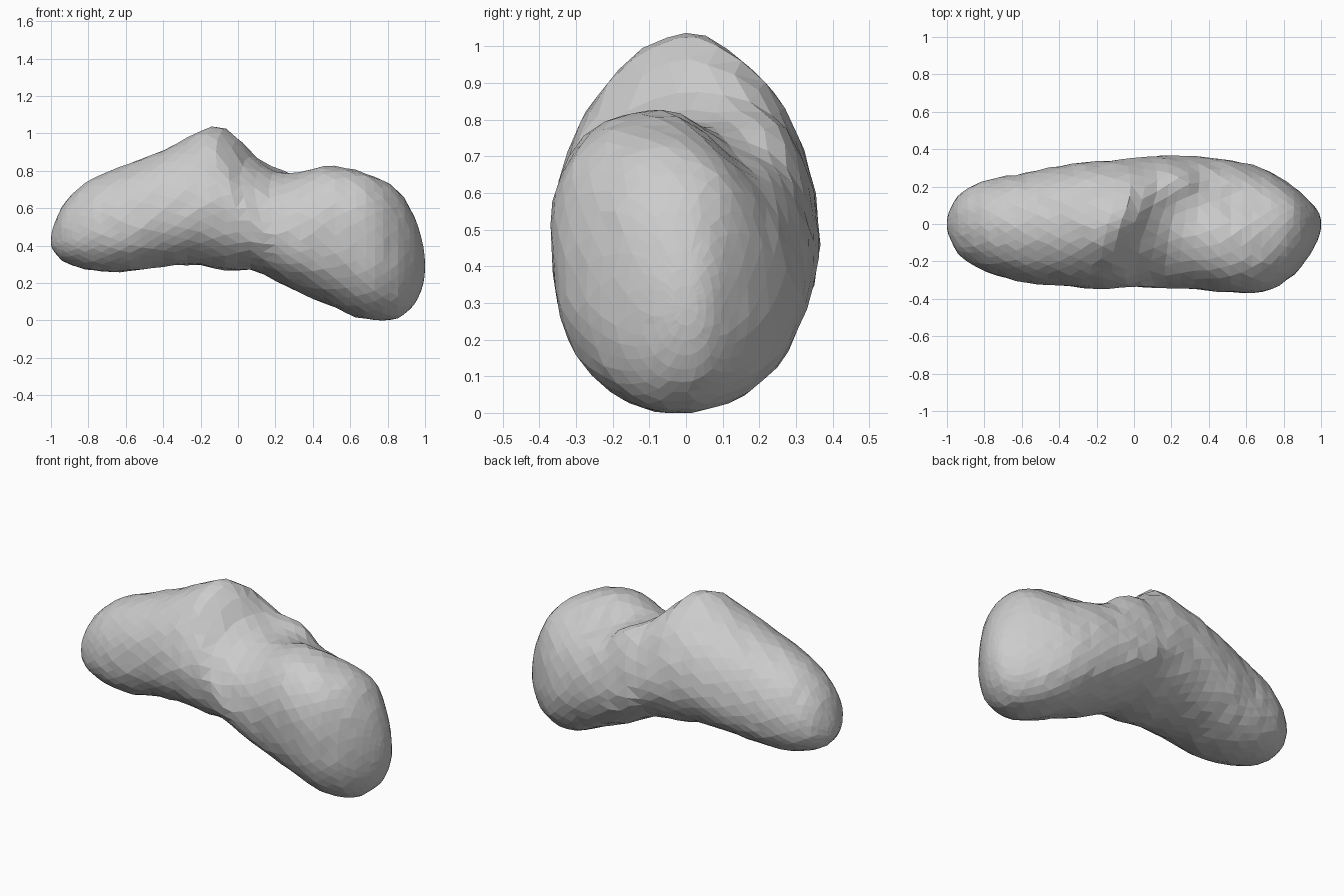
import bpy, bmesh, math, random

if "Cube" in bpy.data.objects:
    bpy.data.objects.remove(bpy.data.objects["Cube"])

random.seed(4)

# Section table along the body: x, bottom z, top z, front y, back y
ROWS = [
    (-1.00, .41, .43, -.01, .01), (-.98, .365, .52, -.085, .085),
    (-.94, .32, .61, -.16, .15), (-.80, .27, .745, -.25, .23),
    (-.60, .26, .83, -.31, .27), (-.40, .29, .91, -.33, .31),
    (-.20, .295, 1.01, -.345, .335), (-.10, .27, 1.04, -.345, .345),
    (-.03, .27, .995, -.34, .35), (.08, .27, .865, -.34, .36),
    (.20, .21, .795, -.34, .365), (.32, .155, .795, -.345, .36),
    (.47, .09, .83, -.355, .35), (.60, .03, .815, -.36, .325),
    (.72, .00, .775, -.35, .285), (.85, .01, .70, -.275, .20),
    (.94, .08, .56, -.165, .12), (.98, .16, .44, -.09, .075),
    (1.00, .28, .30, -.01, .01),
]
PARAM = [math.acos(max(-1, min(1, -r[0]))) for r in ROWS]


def section(t):
    """Smooth interpolation of the table at angle t."""
    i = max(k for k in range(len(ROWS) - 1) if PARAM[k] <= t + 1e-9)
    t0, t1 = PARAM[i], PARAM[i + 1]
    h = t1 - t0
    u = (t - t0) / h

    def slope(k, c):
        a, b = max(k - 1, 0), min(k + 1, len(ROWS) - 1)
        return (ROWS[b][c] - ROWS[a][c]) / (PARAM[b] - PARAM[a])

    return [(2*u**3 - 3*u*u + 1) * ROWS[i][c] + (u**3 - 2*u*u + u) * h * slope(i, c)
            + (3*u*u - 2*u**3) * ROWS[i + 1][c] + (u**3 - u*u) * h * slope(i + 1, c)
            for c in range(1, 5)]


def smooth(a, b, v):
    s = max(0, min(1, (v - a) / (b - a)))
    return s * s * (3 - 2 * s)


def bump(x, y, cx, cy, wx, wy):
    return math.exp(-((x - cx) / wx) ** 2 - ((y - cy) / wy) ** 2)


def spow(v, e):
    return math.copysign(abs(v) ** e, v)


RINGS, SIDES = 46, 30
bm = bmesh.new()
rings = []
for r in range(RINGS + 1):
    t = math.pi * r / RINGS
    x = -math.cos(t)
    zlo, zhi, y0, y1 = section(t)
    zmid = zlo + .43 * (zhi - zlo)
    ymid, half = (y0 + y1) / 2, (y1 - y0) / 2
    lobe = smooth(.3, .6, x)
    lean = -.06 * smooth(.2, .5, x) * (1 - smooth(.65, .9, x))
    crest = .97 + .22 * math.exp(-((x + .1) / .22) ** 2) - .1 * lobe
    calm = math.sin(t)
    ring = []
    for s in range(SIDES):
        a = 2 * math.pi * (s + .5 * (r % 2)) / SIDES
        e = crest if math.sin(a) > 0 else .94
        ca, sa = spow(math.cos(a), e), spow(math.sin(a), e)
        up = max(sa, 0)
        y = ymid + half * ca + lean * up + .025 * lobe * max(-sa, 0) * calm
        z = zmid + sa * ((zhi - zmid) if sa > 0 else (zmid - zlo))
        # Hollow behind the ridge of the right lobe
        z -= .09 * up * bump(x, y, .52, .15, .18, .12)
        # Raised rim at the back of the valley
        z += .08 * min(1, up * 1.5) * bump(x, y, .2, .25, .14, .11)
        # Slanted valley beside the peak
        shift = .36 * y * up * math.exp(-((x - .02) / .26) ** 2)
        j = .005 * calm
        ring.append(bm.verts.new((x + shift + random.uniform(-j, j),
                                  y + random.uniform(-j, j),
                                  max(0, z + random.uniform(-j, j)))))
    rings.append(ring)

# Skin and end caps
for a, b in zip(rings, rings[1:]):
    for s in range(SIDES):
        n = (s + 1) % SIDES
        bm.faces.new((a[s], a[n], b[n], b[s]))
bm.faces.new(rings[0])
bm.faces.new(rings[-1])
bmesh.ops.triangulate(bm, faces=bm.faces[:])
bmesh.ops.recalc_face_normals(bm, faces=bm.faces[:])

mesh = bpy.data.meshes.new("bent_stone_body")
bm.to_mesh(mesh)
bm.free()
bpy.context.collection.objects.link(bpy.data.objects.new("bent_stone_body", mesh))
